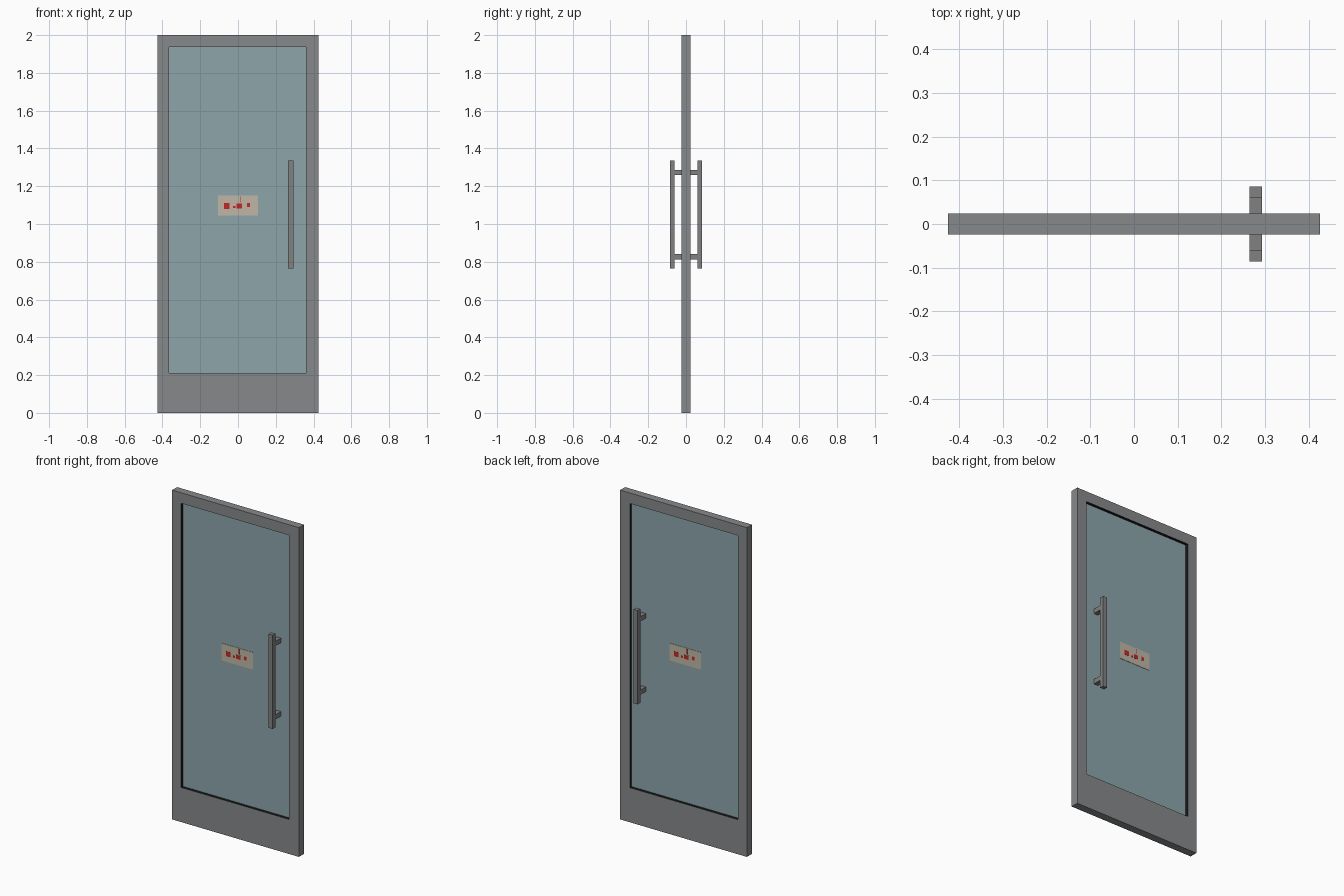
import bpy
import bmesh

cube = bpy.data.objects.get("Cube")
if cube:
    bpy.data.objects.remove(cube, do_unlink=True)


def material(name, rgb):
    mat = bpy.data.materials.new(name)
    mat.use_nodes = True
    mat.diffuse_color = (*rgb, 1)
    mat.node_tree.nodes["Principled BSDF"].inputs["Base Color"].default_value = (*rgb, 1)
    return mat


FRAME = material("grey frame", (0.24, 0.25, 0.255))
GASKET = material("black gasket", (0.01, 0.01, 0.01))
GLASS = material("blue grey glass", (0.27, 0.38, 0.41))
METAL = material("handle metal", (0.22, 0.22, 0.225))
PAPER = material("beige label", (0.53, 0.47, 0.38))
RED = material("red print", (0.55, 0.02, 0.02))


def finish(name, bm, *mats):
    bmesh.ops.recalc_face_normals(bm, faces=bm.faces)
    mesh = bpy.data.meshes.new(name)
    bm.to_mesh(mesh)
    bm.free()
    for mat in mats:
        mesh.materials.append(mat)
    obj = bpy.data.objects.new(name, mesh)
    bpy.context.collection.objects.link(obj)
    return obj


def add_box(bm, x0, x1, y0, y1, z0, z1):
    verts = bmesh.ops.create_cube(bm, size=1)["verts"]
    for v in verts:
        v.co.x = x0 if v.co.x < 0 else x1
        v.co.y = y0 if v.co.y < 0 else y1
        v.co.z = z0 if v.co.z < 0 else z1


def box(name, mat, *bounds):
    bm = bmesh.new()
    add_box(bm, *bounds)
    return finish(name, bm, mat)


HALF = 0.024          # half thickness of the door leaf
PANE = 0.006          # half thickness of the glass
LEFT, RIGHT, BOTTOM, TOP = -0.365, 0.361, 0.21, 1.936


# Door frame: a ring of four quads extruded through the thickness
def loop(bm, x0, x1, z0, z1):
    return [bm.verts.new((x, -HALF, z)) for x, z in ((x0, z0), (x1, z0), (x1, z1), (x0, z1))]


bm = bmesh.new()
outer = loop(bm, -0.426, 0.426, 0, 2)
inner = loop(bm, LEFT, RIGHT, BOTTOM, TOP)
ring = [bm.faces.new((outer[i], outer[(i + 1) % 4], inner[(i + 1) % 4], inner[i])) for i in range(4)]
extruded = bmesh.ops.extrude_face_region(bm, geom=ring, use_keep_orig=True)["geom"]
bmesh.ops.translate(bm, vec=(0, 2 * HALF, 0),
                    verts=[g for g in extruded if isinstance(g, bmesh.types.BMVert)])
# The reveal around the glass is lined in black
for face in bm.faces:
    c = face.calc_center_median()
    if abs(c.y) < HALF / 2 and abs(c.x) < 0.4 and 0.1 < c.z < 1.97:
        face.material_index = 1
finish("door_frame", bm, FRAME, GASKET)

# Glass pane
box("glass_pane", GLASS, LEFT, RIGHT, -PANE, PANE, BOTTOM, TOP)

# Abstract red blots on the label: x, z, width, height
BLOTS = [(-0.06, 1.095, 0.03, 0.03), (-0.02, 1.09, 0.012, 0.012),
         (0.007, 1.095, 0.03, 0.025), (0.012, 1.13, 0.005, 0.03),
         (0.055, 1.1, 0.016, 0.022)]

for side, facing in (("front", -1), ("back", 1)):
    # Pull handle: upright bar on two short posts
    bm = bmesh.new()
    add_box(bm, 0.265, 0.293, *sorted((facing * 0.06, facing * 0.086)), 0.765, 1.335)
    for z in (0.827, 1.273):
        add_box(bm, 0.265, 0.293, *sorted((facing * PANE, facing * 0.06)), z - 0.014, z + 0.014)
    finish(side + "_handle", bm, METAL)

    # Label plate with blots, turned around for the back
    face = PANE + 0.002
    box(side + "_label", PAPER, -0.106, 0.106, *sorted((facing * PANE, facing * face)), 1.045, 1.15)
    bm = bmesh.new()
    for x, z, w, h in BLOTS:
        cx = -facing * x
        add_box(bm, cx - w / 2, cx + w / 2,
                *sorted((facing * face, facing * (face + 0.001))), z - h / 2, z + h / 2)
    finish(side + "_label_blots", bm, RED)
